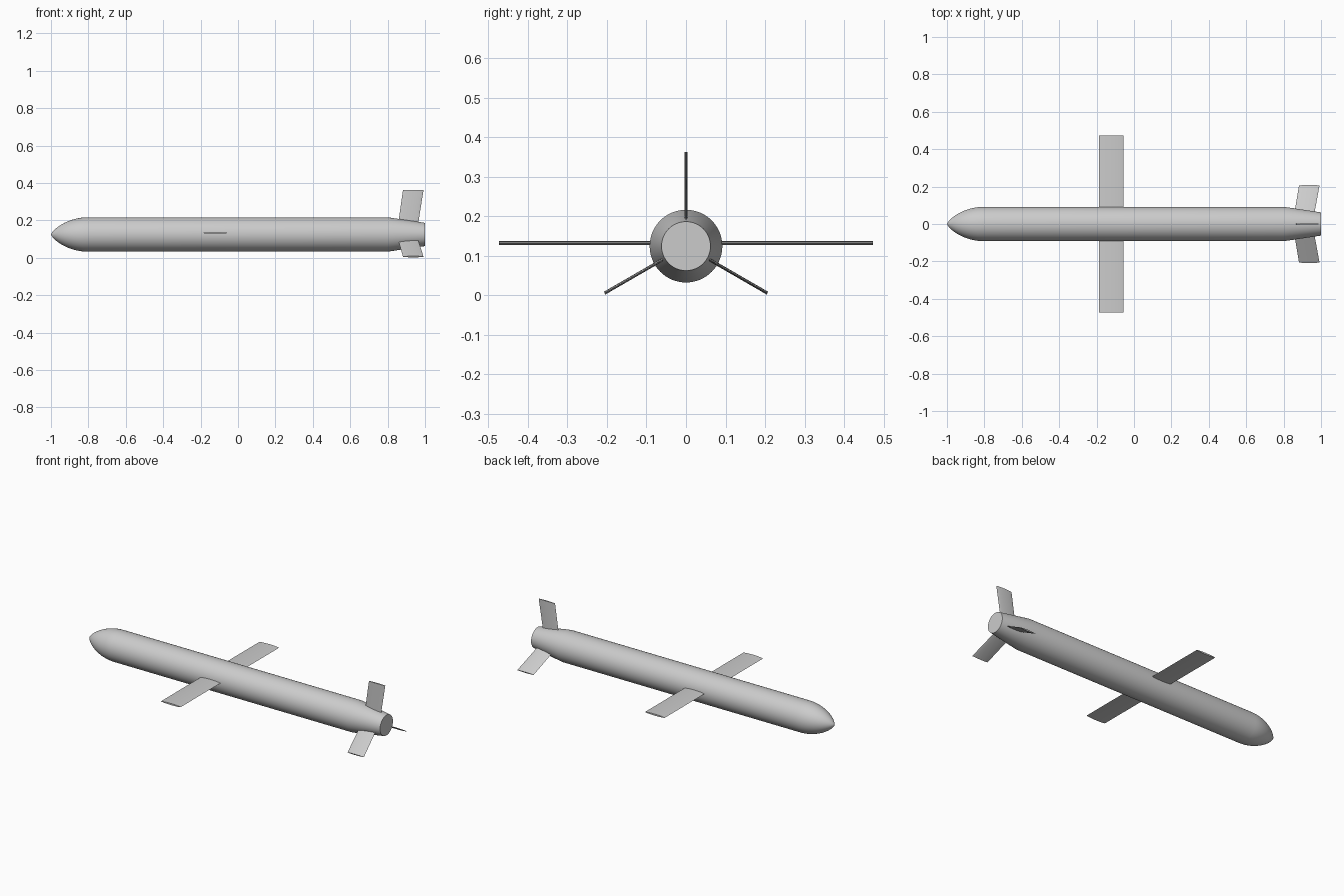
import bpy, bmesh, math
from mathutils import Matrix, Vector

if "Cube" in bpy.data.objects:
    bpy.data.objects.remove(bpy.data.objects["Cube"])

AXIS_Z = 0.125   # height of the body axis
R = 0.092        # body radius


def finish(name, bm, angle=30):
    bmesh.ops.recalc_face_normals(bm, faces=bm.faces)
    mesh = bpy.data.meshes.new(name)
    bm.to_mesh(mesh)
    bm.free()
    ob = bpy.data.objects.new(name, mesh)
    bpy.context.collection.objects.link(ob)
    bpy.ops.object.select_all(action='DESELECT')
    ob.select_set(True)
    bpy.context.view_layer.objects.active = ob
    bpy.ops.object.shade_smooth_by_angle(angle=math.radians(angle))
    return ob


def foil(n=8):
    """Thin section: chord position 0..1 and relative thickness -0.5..0.5."""
    top = [(0.5 - 0.5 * math.cos(math.pi * i / n)) for i in range(n + 1)]
    up = [(c, 0.5 * (4 * c * (1 - c)) ** 0.7) for c in top]
    return up + [(c, -t) for c, t in up[-2:0:-1]]


def blade(bm, root, tip, thick, matrix):
    """Loft a foil from root to tip; each is (leading x, trailing x, span)."""
    rings = []
    for lead, trail, span in (root, tip):
        rings.append([bm.verts.new(matrix @ Vector(
            (lead + (trail - lead) * c, span, t * thick))) for c, t in foil()])
    n = len(rings[0])
    for i in range(n):
        j = (i + 1) % n
        bm.faces.new((rings[0][i], rings[0][j], rings[1][j], rings[1][i]))
    for ring in rings:
        bm.faces.new(ring)


# Body: curved nose, straight tube and tapered tail, spun about the x axis
profile = [(-1.0, 0.0)]
for i in range(1, 15):
    t = 1 - (i / 14) ** 1.4
    profile.append((-0.8 - 0.2 * t, R * (1 - t * t) ** 0.75))
profile += [(0.8, R), (1.0, 0.062), (1.0, 0.0)]
bm = bmesh.new()
verts = [bm.verts.new((x, 0, AXIS_Z + r)) for x, r in profile]
edges = [bm.edges.new(pair) for pair in zip(verts, verts[1:])]
bmesh.ops.spin(bm, geom=verts + edges, cent=(0, 0, AXIS_Z), axis=(1, 0, 0),
               angle=2 * math.pi, steps=64, use_duplicate=False)
bmesh.ops.remove_doubles(bm, verts=bm.verts, dist=1e-5)
finish("body", bm)

# Main wings: one half, mirrored across the body
bm = bmesh.new()
blade(bm, (-0.188, -0.055, 0.08), (-0.188, -0.055, 0.473), 0.010,
      Matrix.Translation((0, 0, 0.133)))
wing = finish("wings", bm, 40)
mirror = wing.modifiers.new("mirror", 'MIRROR')
mirror.use_axis = (False, True, False)

# Tail fins: three swept blades around the tail
for name, angle in (("top_fin", 90), ("left_fin", 210), ("right_fin", -30)):
    bm = bmesh.new()
    m = Matrix.Translation((0, 0, AXIS_Z)) @ Matrix.Rotation(math.radians(angle), 4, 'X')
    blade(bm, (0.857, 0.964, 0.063), (0.882, 0.992, 0.238), 0.008, m)
    finish(name, bm, 40)
